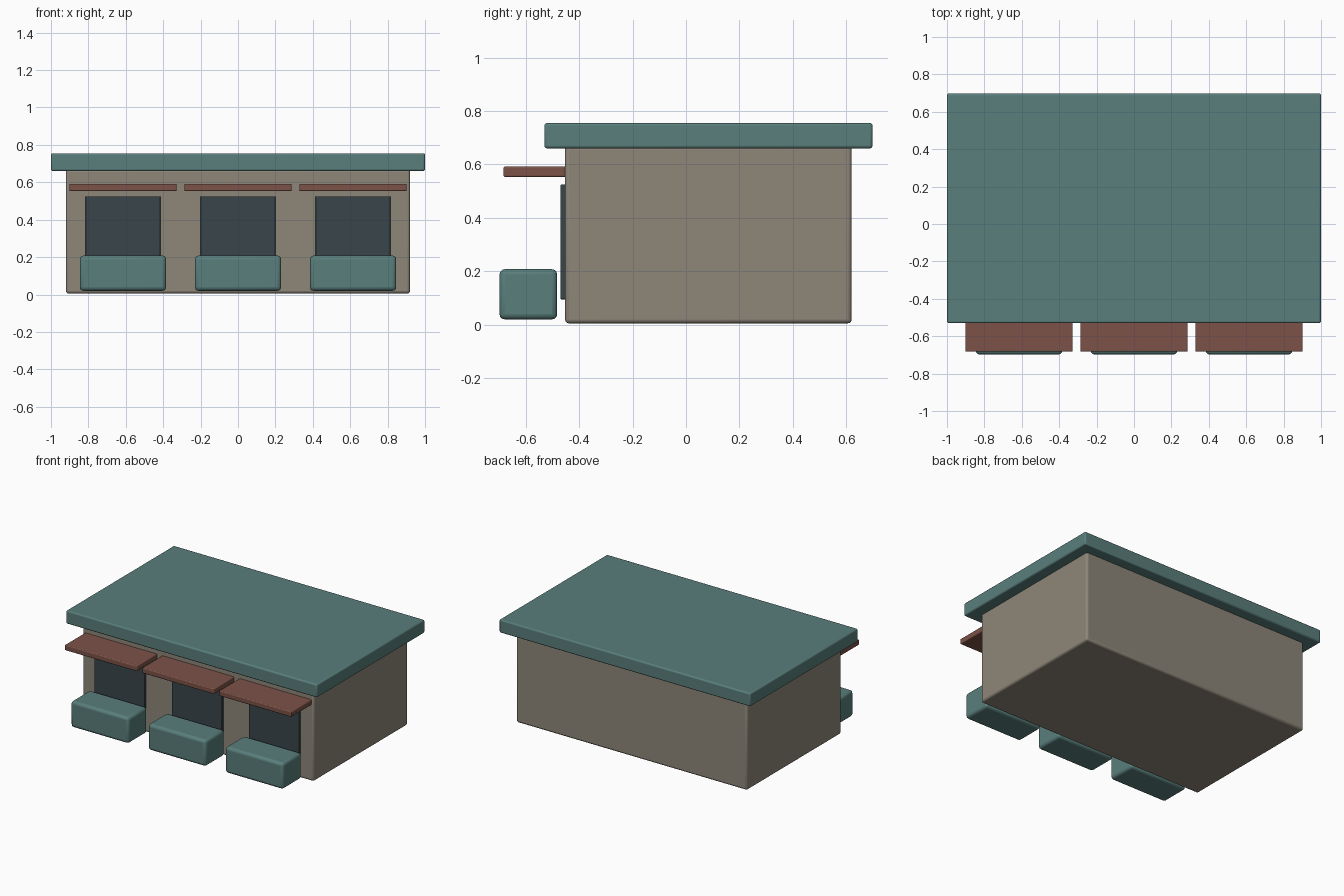
import bpy

if "Cube" in bpy.data.objects:
    bpy.data.objects.remove(bpy.data.objects["Cube"])


def material(name, rgb):
    m = bpy.data.materials.new(name)
    m.diffuse_color = (*rgb, 1)
    m.use_nodes = True
    m.node_tree.nodes["Principled BSDF"].inputs["Base Color"].default_value = m.diffuse_color
    return m


teal = material("teal", (0.10, 0.21, 0.20))
stone = material("stone", (0.27, 0.24, 0.19))
rust = material("rust", (0.20, 0.085, 0.065))
dark = material("dark_glass", (0.04, 0.06, 0.07))


def box(name, x, y, z, mat, bevel):
    """Rounded box from (min, max) ranges on each axis."""
    r = (x, y, z)
    bpy.ops.mesh.primitive_cube_add(size=1, location=[(a + b) / 2 for a, b in r])
    ob = bpy.context.object
    ob.name = name
    ob.scale = [b - a for a, b in r]
    bpy.ops.object.transform_apply(location=False, rotation=False, scale=True)
    mod = ob.modifiers.new("rounded_edges", 'BEVEL')
    mod.width = bevel
    mod.segments = 3
    ob.data.materials.append(mat)
    bpy.ops.object.shade_smooth_by_angle()
    return ob


# Main building and overhanging roof
box("building_body", (-0.92, 0.92), (-0.453, 0.62), (0.005, 0.67), stone, 0.015)
box("roof_slab", (-1, 1), (-0.53, 0.698), (0.66, 0.755), teal, 0.01)

# Three shop bays: window panel, awning and counter
for side, cx in (("left", -0.615), ("middle", 0), ("right", 0.615)):
    box(side + "_window", (cx - 0.2, cx + 0.2), (-0.47, -0.44), (0.095, 0.525), dark, 0.004)
    box(side + "_awning", (cx - 0.287, cx + 0.287), (-0.683, -0.44), (0.553, 0.592), rust, 0.006)
    box(side + "_counter", (cx - 0.231, cx + 0.231), (-0.698, -0.482), (0.02, 0.208), teal, 0.02)
